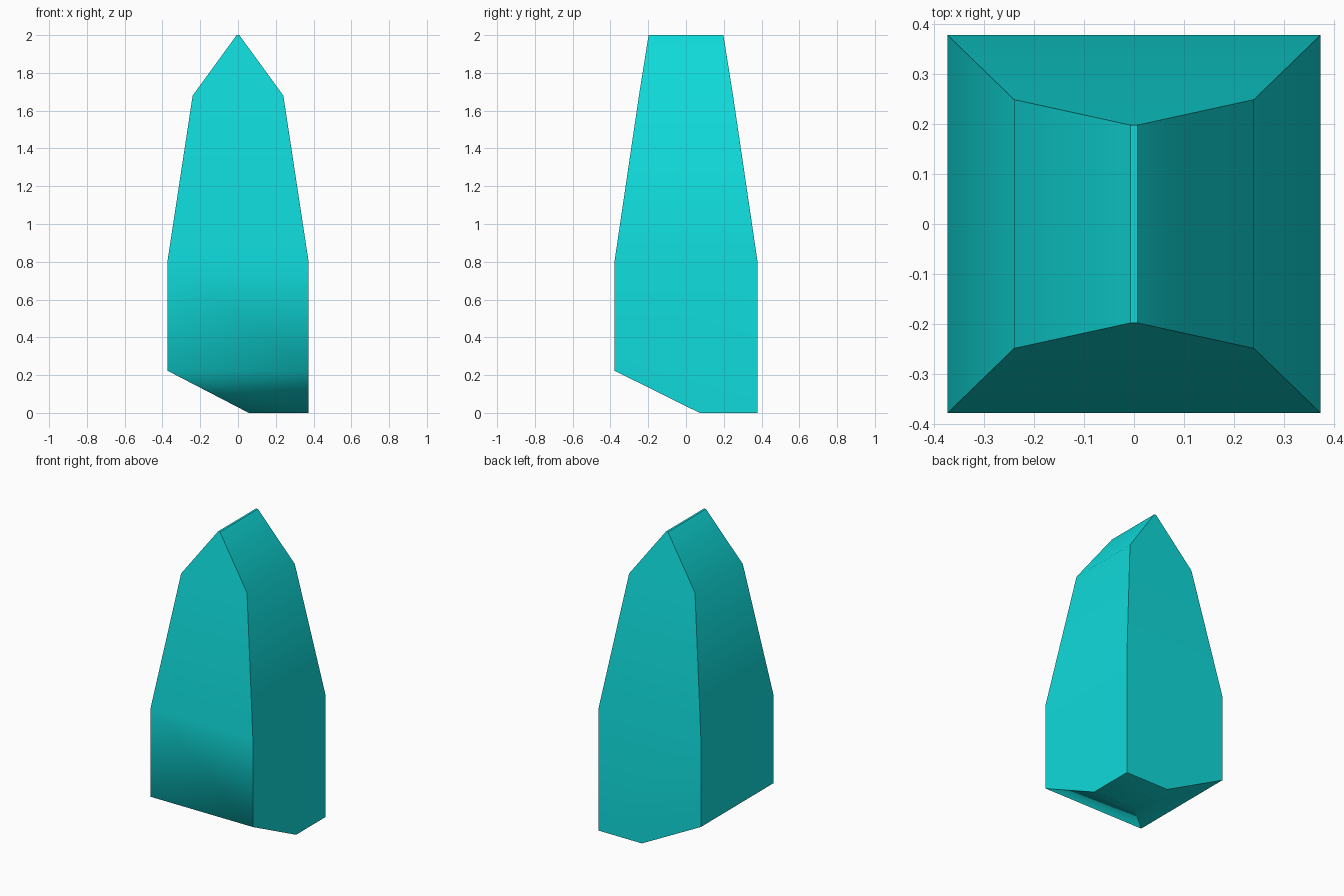
import bpy, bmesh, math

if "Cube" in bpy.data.objects:
    bpy.data.objects.remove(bpy.data.objects["Cube"])

bm = bmesh.new()
SIGNS = [(-1, -1), (1, -1), (1, 1), (-1, 1)]


def ring(hx, hy, heights):
    return [bm.verts.new((sx * hx, sy * hy, z)) for (sx, sy), z in zip(SIGNS, heights)]


# Rectangular rings from tip to base; only the back right base corner reaches the ground
tip = ring(0.007, 0.198, [2.0] * 4)
shoulder = ring(0.24, 0.249, [1.68] * 4)
waist = ring(0.373, 0.378, [0.805] * 4)
base = ring(0.373, 0.378, [0.223, 0.223, 0, 0.223])

# Corners of the small flat foot
foot_right = bm.verts.new((0.373, 0.072, 0))
foot_back = bm.verts.new((0.057, 0.378, 0))
foot_inner = bm.verts.new((0.057, 0.072, 0))

# Tapered upper sides and the narrow top strip
bm.faces.new(tip)
for upper, lower in ((tip, shoulder), (shoulder, waist)):
    for i in range(4):
        j = (i + 1) % 4
        bm.faces.new((upper[i], upper[j], lower[j], lower[i]))

# Upright lower sides
front = bm.faces.new((waist[0], waist[1], base[1], base[0]))
bm.faces.new((waist[1], waist[2], base[2], foot_right, base[1]))
bm.faces.new((waist[2], waist[3], base[3], foot_back, base[2]))
bm.faces.new((waist[3], waist[0], base[0], base[3]))

# Underside: flat foot and two chamfers
bm.faces.new((base[2], foot_back, foot_inner, foot_right))
front_chamfer = bm.faces.new((base[0], base[1], foot_right, foot_inner))
bm.faces.new((base[3], base[0], foot_inner, foot_back))
bmesh.ops.recalc_face_normals(bm, faces=bm.faces)

# Hard creases everywhere except the soft front chamfer
for f in bm.faces:
    f.smooth = True
for e in bm.edges:
    soft = front in e.link_faces and front_chamfer in e.link_faces
    e.smooth = soft or e.calc_face_angle(0) < math.radians(30)

mesh = bpy.data.meshes.new("crystal")
bm.to_mesh(mesh)
bm.free()
crystal = bpy.data.objects.new("crystal", mesh)
bpy.context.collection.objects.link(crystal)

# Turquoise crystal colour
mat = bpy.data.materials.new("turquoise")
mat.diffuse_color = (0.005, 0.7, 0.7, 1)
mat.use_nodes = True
mat.node_tree.nodes["Principled BSDF"].inputs["Base Color"].default_value = mat.diffuse_color
mesh.materials.append(mat)
